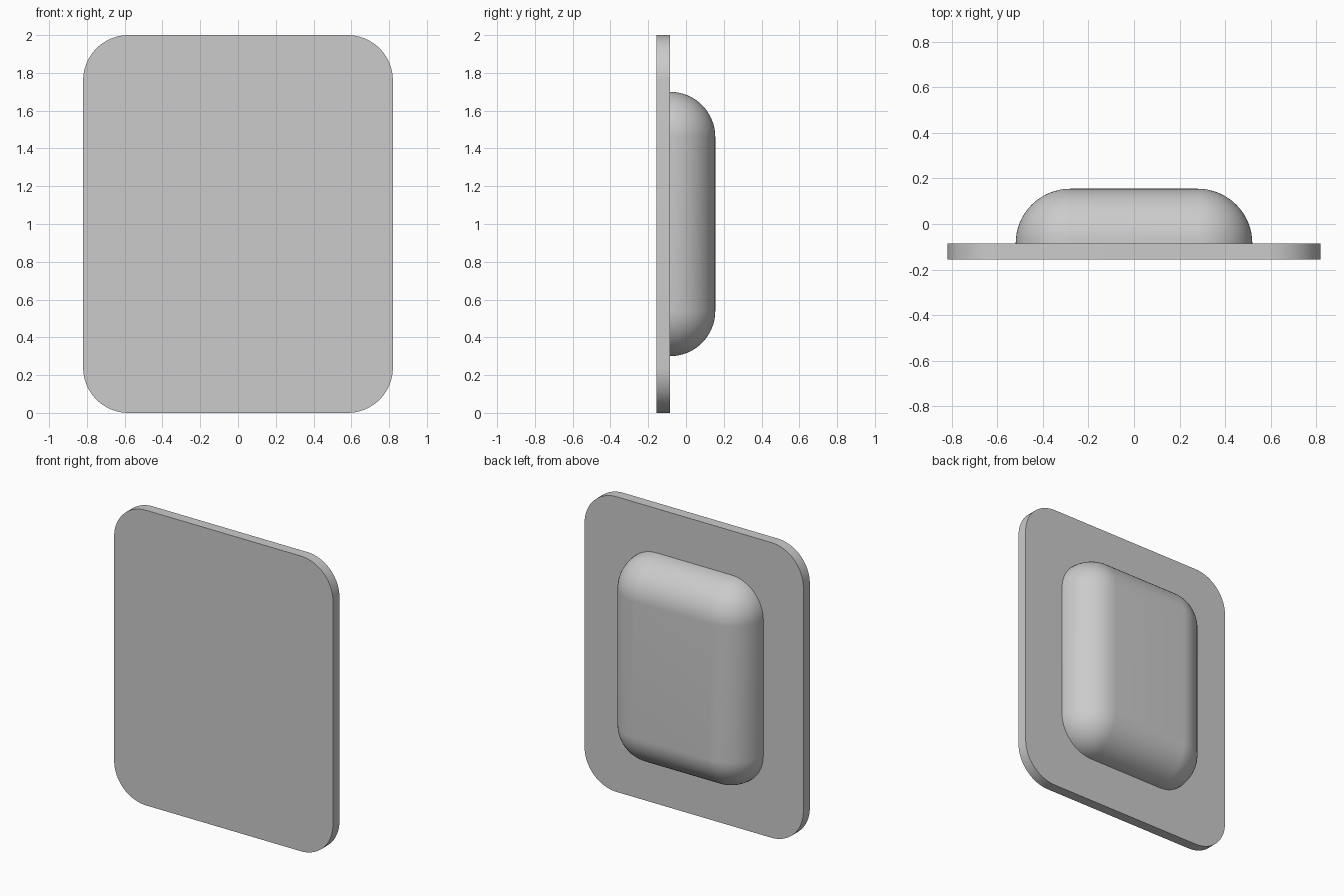
import bpy, bmesh
from math import sin, cos, pi, radians

cube = bpy.data.objects.get("Cube")
if cube:
    bpy.data.objects.remove(cube, do_unlink=True)

grey = bpy.data.materials.new("light grey")
grey.use_nodes = True
COLOUR = (0.6, 0.6, 0.6, 1)
grey.diffuse_color = COLOUR
grey.node_tree.nodes["Principled BSDF"].inputs["Base Color"].default_value = COLOUR

RADIUS = 0.24
STEPS = 16
MID_Z = 1.0
FRONT, SEAM, BACK = -0.155, -0.085, 0.155


def outline(bm, core_x, core_z, radius, y):
    """Ring of vertices around a rectangle grown by a corner radius."""
    ring = []
    for corner, (sx, sz) in enumerate([(1, 1), (-1, 1), (-1, -1), (1, -1)]):
        for i in range(STEPS + 1):
            a = (corner + i / STEPS) * pi / 2
            ring.append(bm.verts.new((sx * core_x + radius * cos(a), y,
                                      MID_Z + sz * core_z + radius * sin(a))))
    return ring


def loft(name, core_x, core_z, sections):
    """Join rounded outlines, given as (radius, y), and cap both ends."""
    bm = bmesh.new()
    rings = [outline(bm, core_x, core_z, r, y) for r, y in sections]
    for a, b in zip(rings, rings[1:]):
        for i in range(len(a)):
            j = (i + 1) % len(a)
            bm.faces.new((a[i], a[j], b[j], b[i]))
    bm.faces.new(rings[0])
    bm.faces.new(rings[-1])
    bmesh.ops.remove_doubles(bm, verts=bm.verts, dist=0.0005)
    bmesh.ops.recalc_face_normals(bm, faces=bm.faces)
    mesh = bpy.data.meshes.new(name)
    bm.to_mesh(mesh)
    bm.free()
    mesh.materials.append(grey)
    obj = bpy.data.objects.new(name, mesh)
    bpy.context.collection.objects.link(obj)
    bpy.ops.object.select_all(action='DESELECT')
    obj.select_set(True)
    bpy.context.view_layer.objects.active = obj
    bpy.ops.object.shade_smooth_by_angle(angle=radians(30))
    return obj


# Flat plate with rounded corners
loft("front_plate", 0.82 - RADIUS, 1.0 - RADIUS, [(RADIUS, FRONT), (RADIUS, SEAM)])

# Pillow-shaped housing with a quarter-round edge
arc = [i / STEPS * pi / 2 for i in range(STEPS + 1)]
loft("back_housing", 0.52 - RADIUS, 0.7 - RADIUS,
     [(RADIUS * cos(a), SEAM + (BACK - SEAM) * sin(a)) for a in arc])
